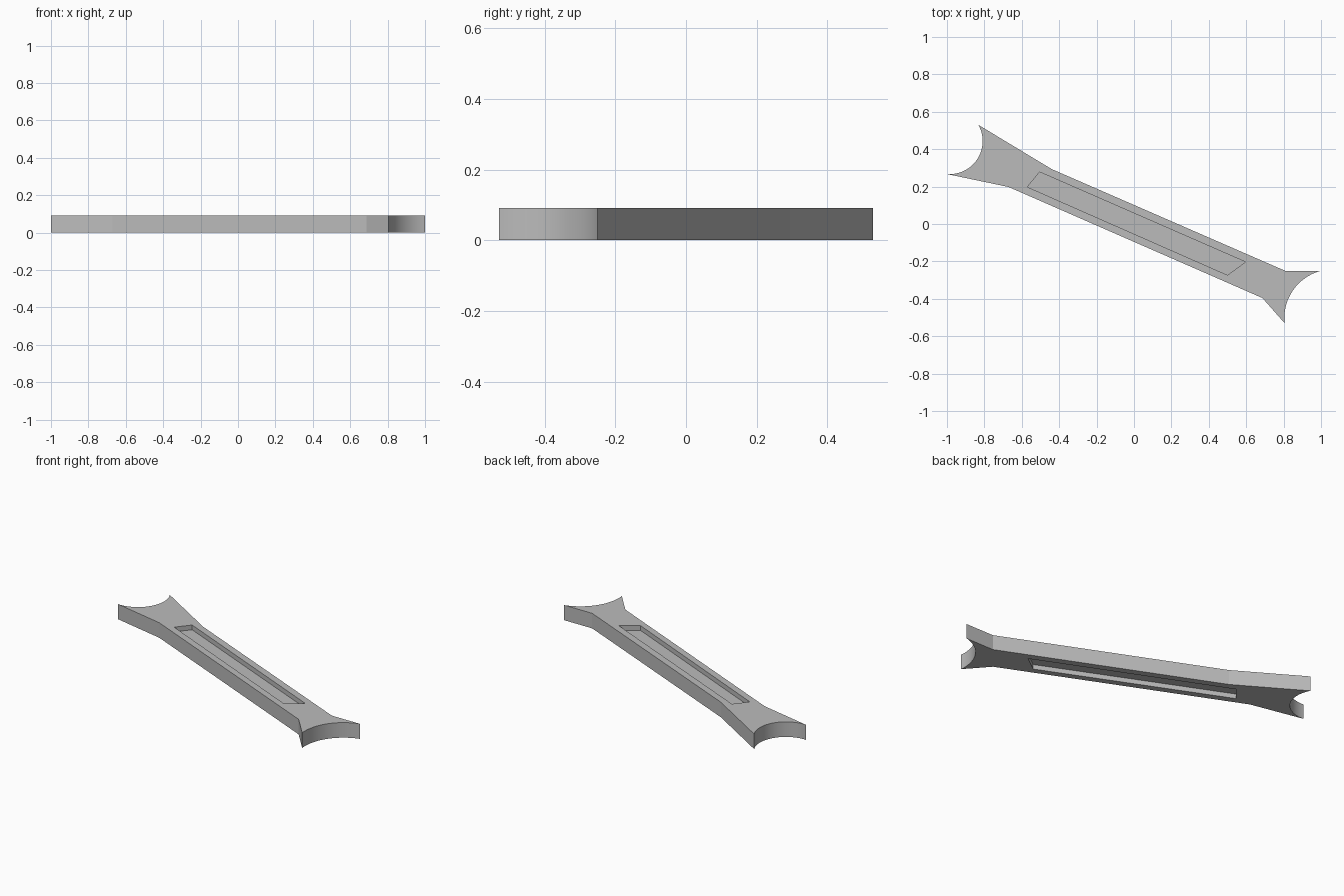
import bpy, bmesh, math
from mathutils import Vector

cube = bpy.data.objects.get("Cube")
if cube:
    bpy.data.objects.remove(cube, do_unlink=True)

THICK = 0.092   # full height of the bar
WEB = 0.034     # height of the web left between the two pockets

grey = bpy.data.materials.new("plain grey")
grey.use_nodes = True
colour = (0.5, 0.5, 0.5, 1)
grey.diffuse_color = colour
grey.node_tree.nodes["Principled BSDF"].inputs["Base Color"].default_value = colour


def arc(a, b, bulge, steps=32):
    """Points of a circular arc from a to b, bowed to the left of a->b
    with a sagitta of bulge times half the chord."""
    a, b = Vector(a), Vector(b)
    half = (b - a).length / 2
    along = (b - a).normalized()
    side = Vector((-along.y, along.x))
    sag = bulge * half
    radius = (half**2 + sag**2) / (2 * sag)
    centre = (a + b) / 2 + side * (sag - radius)
    sweep = 2 * math.atan(bulge)
    pts = []
    for i in range(steps + 1):
        t = sweep * (2 * i / steps - 1)
        pts.append(centre + radius * (along * math.sin(t) + side * math.cos(t)))
    return pts


def plate(name, loops, height):
    """Flat plate with optional holes, centred on the bar's mid height."""
    curve = bpy.data.curves.new(name, 'CURVE')
    curve.dimensions = '2D'
    curve.fill_mode = 'BOTH'
    curve.extrude = height / 2
    for pts in loops:
        spline = curve.splines.new('POLY')
        spline.points.add(len(pts) - 1)
        for p, q in zip(spline.points, pts):
            p.co = (q[0], q[1], 0, 1)
        spline.use_cyclic_u = True
    obj = bpy.data.objects.new(name, curve)
    bpy.context.collection.objects.link(obj)
    bpy.ops.object.select_all(action='DESELECT')
    obj.select_set(True)
    bpy.context.view_layer.objects.active = obj
    bpy.ops.object.convert(target='MESH')
    obj = bpy.context.object
    obj.name = name
    bm = bmesh.new()
    bm.from_mesh(obj.data)
    bmesh.ops.remove_doubles(bm, verts=bm.verts, dist=0.0001)
    bmesh.ops.recalc_face_normals(bm, faces=bm.faces)
    bmesh.ops.translate(bm, verts=bm.verts, vec=(0, 0, THICK / 2))
    bm.to_mesh(obj.data)
    bm.free()
    obj.data.materials.clear()
    obj.data.materials.append(grey)
    bpy.ops.object.shade_smooth_by_angle(angle=math.radians(6))
    return obj


# Outline: flared, hollowed ends joined by a straight bar
left_end = arc((-0.832, 0.53), (-1.0, 0.267), 0.6)
right_end = arc((0.805, -0.53), (1.0, -0.25), 0.37)
outline = (left_end + [(-0.671, 0.198), (0.687, -0.396)]
           + right_end + [(0.81, -0.251), (-0.441, 0.294)])

# Long slanted pocket, open above and below the web
pocket = [(-0.505, 0.278), (-0.57, 0.198), (0.5, -0.273), (0.596, -0.203)]

plate("bar_frame", [outline, pocket], THICK)
plate("pocket_web", [pocket], WEB)
